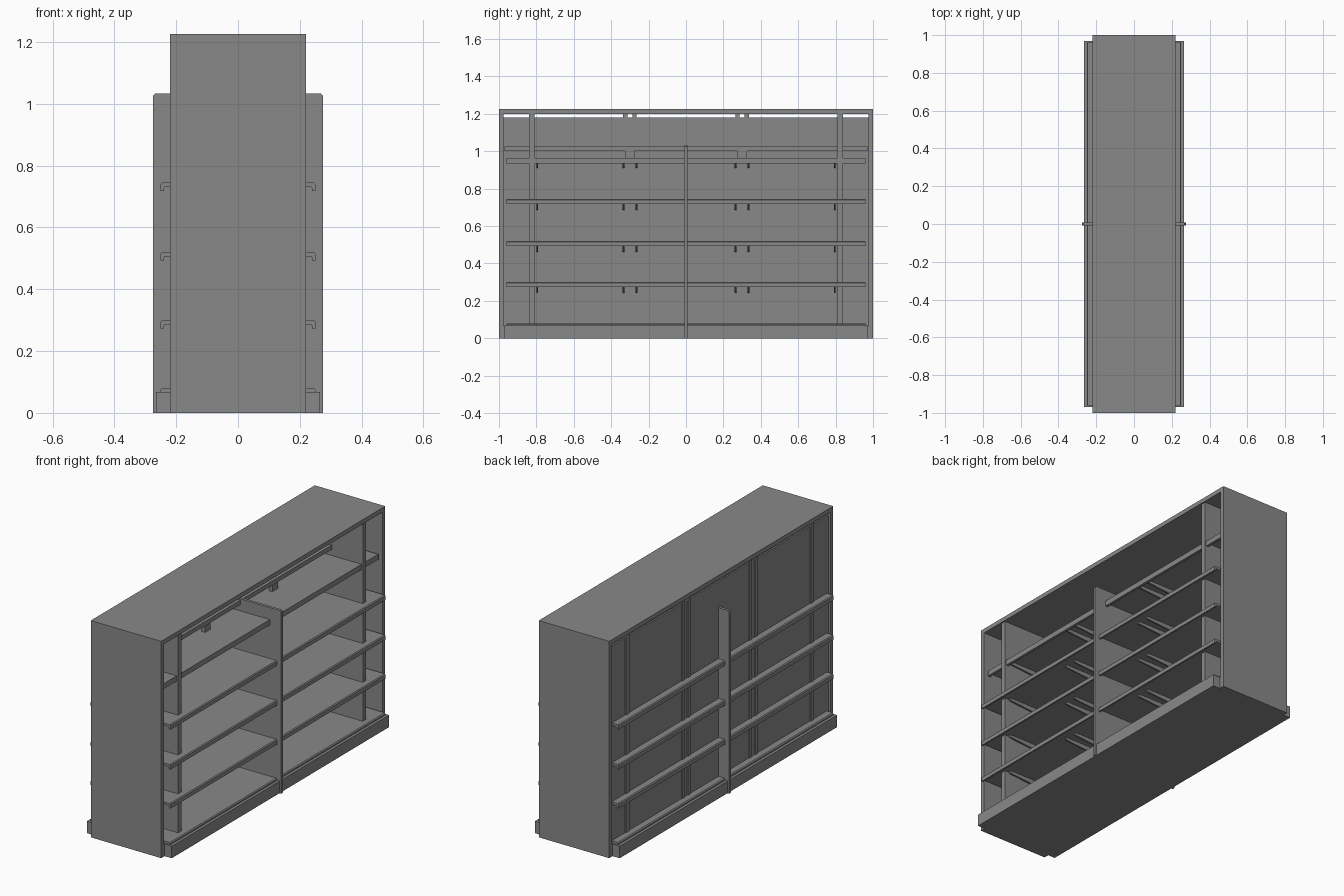
import bpy, bmesh

if "Cube" in bpy.data.objects:
    bpy.data.objects.remove(bpy.data.objects["Cube"])

grey = bpy.data.materials.new("shelf grey")
grey.diffuse_color = (0.25, 0.25, 0.25, 1)
grey.use_nodes = True
grey.node_tree.nodes["Principled BSDF"].inputs["Base Color"].default_value = grey.diffuse_color


def extrude(name, outline, y0, y1):
    """Extrude an (x, z) outline along y."""
    bm = bmesh.new()
    face = bm.faces.new([bm.verts.new((x, y0, z)) for x, z in outline])
    new = bmesh.ops.extrude_face_region(bm, geom=[face])["geom"]
    bmesh.ops.translate(bm, vec=(0, y1 - y0, 0),
                        verts=[v for v in new if isinstance(v, bmesh.types.BMVert)])
    bmesh.ops.recalc_face_normals(bm, faces=bm.faces)
    mesh = bpy.data.meshes.new(name)
    bm.to_mesh(mesh)
    bm.free()
    mesh.materials.append(grey)
    ob = bpy.data.objects.new(name, mesh)
    bpy.context.collection.objects.link(ob)
    return ob


def box(name, x0, x1, y0, y1, z0, z1):
    return extrude(name, [(x0, z0), (x1, z0), (x1, z1), (x0, z1)], y0, y1)


# Cabinet shell: base, plinth steps, ends, roof
box("base", -0.22, 0.22, -0.975, 0.975, 0, 0.065)
box("roof", -0.22, 0.22, -1, 1, 1.2, 1.225)
for s in (-1, 1):
    box("end_panel", -0.22, 0.22, *sorted((s * 0.975, s)), 0, 1.2)
    box("plinth", *sorted((s * 0.22, s * 0.265)), -0.97, 0.97, 0, 0.068)

# Back panels with a slim gap under the roof, and paired back posts
box("back_panel", -0.208, -0.198, -0.975, 0.975, 0.065, 1.18)
for y in (-0.325, -0.275, 0.275, 0.325):
    box("back_post", -0.213, -0.19, y - 0.011, y + 0.011, 0.065, 1.2)

# Side uprights near each end and the centre divider
for s in (-1, 1):
    box("side_upright", -0.213, 0.213, s * 0.825 - 0.015, s * 0.825 + 0.015, 0.065, 1.2)
divider = [(-0.275, 0), (0.275, 0), (0.275, 1.025), (0.268, 1.033),
           (-0.268, 1.033), (-0.275, 1.025)]
extrude("centre_divider", divider, -0.008, 0.008)

# Shelves with a hooked lip along both long edges
for z in (0.075, 0.295, 0.515, 0.74):
    drop = 0.01 if z < 0.1 else 0.022
    lip = [(0.238, z - 0.009), (0.24, z - drop), (0.25, z - drop),
           (0.25, z), (0.245, z + 0.005)]
    outline = lip + [(-x, h) for x, h in reversed(lip)]
    extrude("shelf", outline, -0.96, 0.96)

# Shallower top shelf and the rail behind it
extrude("top_shelf", [(0.19, 0.955), (0.19, 0.935), (0.205, 0.935), (0.205, 0.965),
                      (-0.19, 0.965), (-0.19, 0.955)], -0.96, 0.96)
box("rear_rail", 0.0, 0.02, -0.97, 0.97, 1.0, 1.025)
for y in (-0.3, 0.3):
    box("rail_bracket", 0.0, 0.022, y - 0.025, y + 0.025, 0.96, 1.0)

# Tapered support arms under the shelves
for z in (0.286, 0.506, 0.731, 0.955):
    for y in (-0.795, -0.335, -0.265, 0.265, 0.335, 0.795):
        extrude("support_arm", [(-0.19, z), (0.19, z), (0.19, z - 0.015),
                                (-0.19, z - 0.045)], y - 0.005, y + 0.005)
